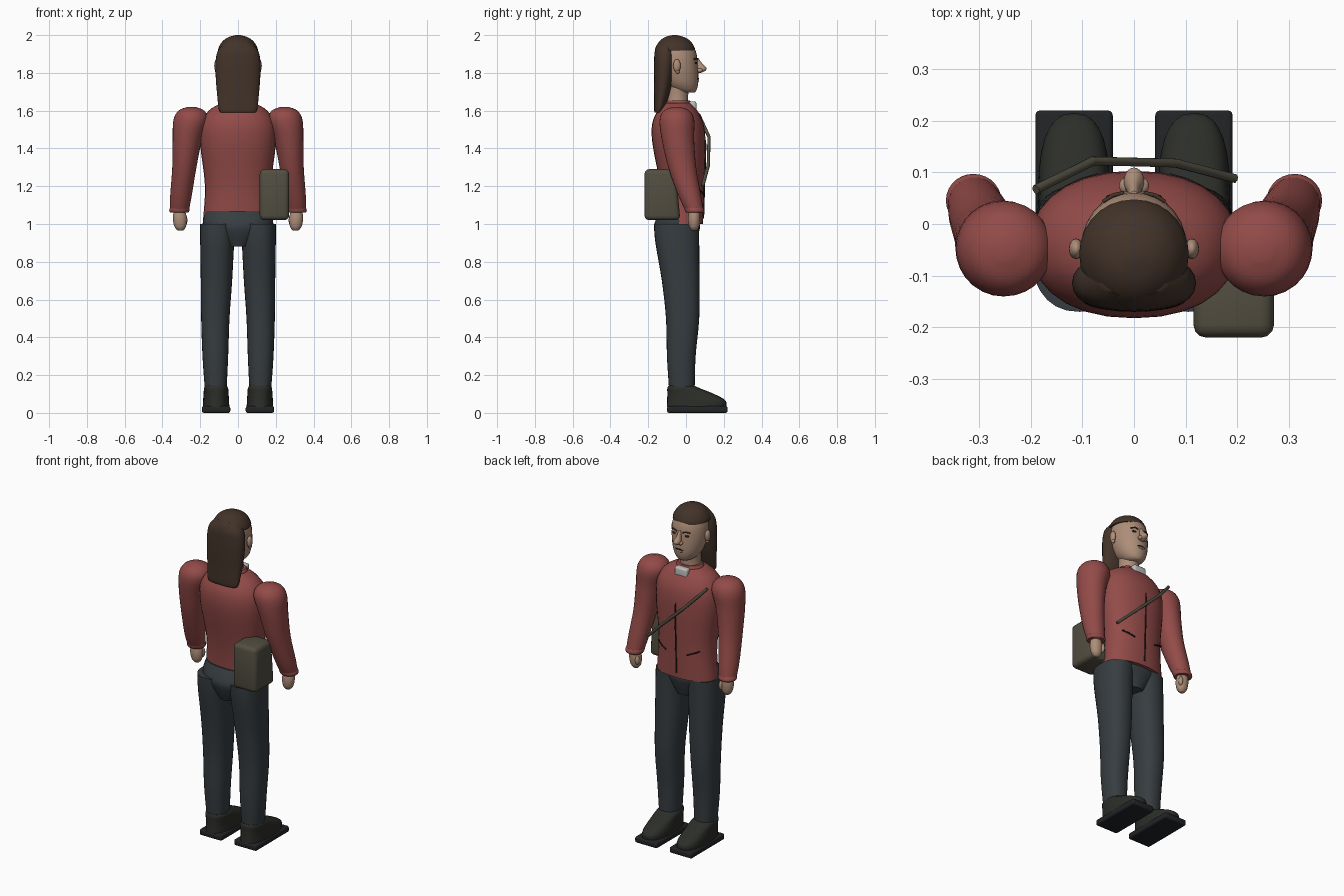
import bpy, bmesh
from math import cos, sin, pi, radians, copysign
from mathutils import Vector

cube = bpy.data.objects.get("Cube")
if cube:
    bpy.data.objects.remove(cube, do_unlink=True)


def material(name, color):
    m = bpy.data.materials.new(name)
    m.use_nodes = True
    rgba = (*color, 1)
    m.diffuse_color = rgba
    bsdf = m.node_tree.nodes["Principled BSDF"]
    bsdf.inputs["Base Color"].default_value = rgba
    bsdf.inputs["Roughness"].default_value = 0.8
    return m


RED = material("jacket_red", (0.29, 0.07, 0.065))
PANTS = material("trouser_slate", (0.038, 0.046, 0.052))
SHOE = material("shoe_black", (0.025, 0.027, 0.022))
SOLE = material("sole_black", (0.015, 0.017, 0.019))
HAIR = material("hair_brown", (0.055, 0.033, 0.022))
SKIN = material("skin", (0.42, 0.27, 0.19))
CANVAS = material("canvas_olive", (0.085, 0.076, 0.052))
PALE = material("scarf_grey", (0.5, 0.5, 0.5))
DARK = material("dark_trim", (0.02, 0.014, 0.012))


def finish(name, bm, mat, angle=40):
    bmesh.ops.recalc_face_normals(bm, faces=bm.faces)
    mesh = bpy.data.meshes.new(name)
    bm.to_mesh(mesh)
    bm.free()
    mesh.materials.append(mat)
    ob = bpy.data.objects.new(name, mesh)
    bpy.context.collection.objects.link(ob)
    bpy.ops.object.select_all(action='DESELECT')
    ob.select_set(True)
    bpy.context.view_layer.objects.active = ob
    bpy.ops.object.shade_smooth_by_angle(angle=radians(angle))
    return ob


def spline(rings, steps=4):
    """Catmull-Rom interpolation through ring parameters."""
    pts = [Vector(r) for r in rings]
    pts = [pts[0]] + pts + [pts[-1]]
    out = []
    for a, b, c, d in zip(pts, pts[1:], pts[2:], pts[3:]):
        for i in range(steps):
            t = i / steps
            out.append(b + (c - a) * (t / 2) + (a * 2 - b * 5 + c * 4 - d) * (t * t / 2)
                       + (b * 3 - a - c * 3 + d) * (t ** 3 / 2))
    return out + [pts[-1]]


def loft(name, rings, mat, side=1, power=2.0, n=28):
    """Skin horizontal rings given as (x, y, z, half width, half depth)."""
    bm = bmesh.new()
    loops = []
    for x, y, z, rx, ry in spline(rings):
        loop = []
        for k in range(n):
            c, s = cos(2 * pi * k / n), sin(2 * pi * k / n)
            px = x + rx * copysign(abs(c) ** (2 / power), c)
            py = y + ry * copysign(abs(s) ** (2 / power), s)
            loop.append(bm.verts.new((side * px, py, z)))
        loops.append(loop)
    for lo, hi in zip(loops, loops[1:]):
        for k in range(n):
            j = (k + 1) % n
            bm.faces.new((lo[k], lo[j], hi[j], hi[k]))
    bm.faces.new(loops[0])
    bm.faces.new(loops[-1])
    return finish(name, bm, mat, 50)


def ball(name, center, radii, mat):
    bm = bmesh.new()
    bmesh.ops.create_uvsphere(bm, u_segments=16, v_segments=10, radius=1)
    for v in bm.verts:
        v.co = Vector(center) + Vector(r * c for r, c in zip(radii, v.co))
    return finish(name, bm, mat, 60)


def box(name, center, size, mat, bevel, front_taper=0):
    bm = bmesh.new()
    bmesh.ops.create_cube(bm, size=1)
    for v in bm.verts:
        if v.co.z > 0 and v.co.y > 0:
            v.co.y -= front_taper
        v.co = Vector(center) + Vector(s * c for s, c in zip(size, v.co))
    bmesh.ops.bevel(bm, geom=bm.edges[:], offset=bevel, segments=3,
                    profile=0.5, affect='EDGES')
    return finish(name, bm, mat)


def cord(name, points, radius, mat):
    cu = bpy.data.curves.new(name, 'CURVE')
    cu.dimensions = '3D'
    cu.bevel_depth = radius
    cu.bevel_resolution = 2
    cu.use_fill_caps = True
    sp = cu.splines.new('POLY')
    sp.points.add(len(points) - 1)
    for p, co in zip(sp.points, points):
        p.co = (*co, 1)
    cu.materials.append(mat)
    ob = bpy.data.objects.new(name, cu)
    bpy.context.collection.objects.link(ob)


# Jacket body, collar and hips
loft("jacket", [(0, -.015, 1.0, .187, .105), (0, -.02, 1.2, .175, .116),
                (0, -.037, 1.42, .2, .14), (0, -.043, 1.53, .195, .136),
                (0, -.045, 1.6, .155, .105), (0, -.045, 1.64, .09, .07)], RED, power=2.2)
loft("collar", [(0, -.04, 1.61, .088, .072), (0, -.04, 1.64, .08, .068),
                (0, -.04, 1.655, .07, .06)], RED)
loft("hips", [(0, -.045, .88, .07, .09), (0, -.048, .95, .14, .115),
              (0, -.048, 1.0, .185, .12), (0, -.048, 1.07, .17, .085)], PANTS)

# Limbs, built once and mirrored
for side, label in ((1, "left"), (-1, "right")):
    loft(f"{label}_leg", [(.118, -.022, .13, .058, .068), (.12, -.025, .3, .068, .076),
                          (.12, -.018, .5, .075, .088), (.114, -.028, .7, .083, .1),
                          (.11, -.046, .9, .09, .116), (.105, -.05, 1.0, .095, .12)],
         PANTS, side, 2.3)
    box(f"{label}_sole", (side * .116, .06, .018), (.15, .32, .036), SOLE, .01)
    loft(f"{label}_shoe", [(.116, .055, .03, .07, .157), (.116, .055, .065, .069, .155),
                           (.116, .025, .1, .066, .124), (.116, -.012, .13, .064, .087),
                           (.116, -.025, .145, .055, .068)], SHOE, side, 2.5)
    loft(f"{label}_sleeve", [(.31, .045, 1.07, .05, .048), (.302, .02, 1.15, .057, .06),
                             (.284, -.02, 1.3, .064, .074), (.268, -.043, 1.45, .078, .086),
                             (.25, -.048, 1.55, .092, .092), (.247, -.049, 1.6, .068, .068),
                             (.247, -.05, 1.62, .02, .02)], RED, side)
    loft(f"{label}_cuff", [(.311, .046, 1.06, .048, .046), (.311, .046, 1.068, .053, .051),
                           (.309, .043, 1.082, .053, .051), (.308, .041, 1.09, .048, .046)],
         RED, side)
    loft(f"{label}_hand", [(.305, .043, .965, .014, .012), (.306, .043, .985, .03, .026),
                           (.308, .043, 1.03, .037, .032), (.31, .045, 1.08, .028, .026)],
         SKIN, side)
    ball(f"{label}_thumb", (side * .28, .065, 1.02), (.012, .014, .028), SKIN)

    # Paired face details and pocket slits
    ball(f"{label}_ear", (side * .112, -.048, 1.838), (.014, .02, .034), SKIN)
    ball(f"{label}_ear_lobe", (side * .112, -.044, 1.808), (.009, .011, .013), SKIN)
    ball(f"{label}_eye", (side * .04, .051, 1.853), (.015, .007, .006), DARK)
    cord(f"{label}_brow", [(side * .02, .06, 1.872), (side * .04, .056, 1.878),
                           (side * .06, .043, 1.872)], .004, HAIR)
    ball(f"{label}_nostril", (side * .017, .074, 1.813), (.012, .015, .011), SKIN)
    cord(f"{label}_pocket", [(side * .07, .094, 1.155), (side * .105, .084, 1.17),
                             (side * .14, .066, 1.185)], .004, DARK)

# Head and neck
loft("neck", [(0, -.045, 1.6, .066, .062), (0, -.045, 1.67, .056, .056),
              (0, -.04, 1.76, .06, .06)], SKIN)
loft("head", [(0, .005, 1.695, .035, .04), (0, -.008, 1.71, .058, .064),
              (0, -.025, 1.75, .083, .09), (0, -.04, 1.82, .1, .104),
              (0, -.048, 1.9, .1, .104), (0, -.053, 1.95, .08, .084),
              (0, -.055, 1.985, .03, .03)], SKIN)
loft("nose", [(0, .064, 1.8, .012, .014), (0, .077, 1.812, .019, .026),
              (0, .082, 1.827, .019, .026), (0, .066, 1.85, .012, .02),
              (0, .052, 1.88, .008, .012)], SKIN)
ball("lower_lip", (0, .06, 1.757), (.022, .009, .007), SKIN)
cord("mouth", [(-.026, .059, 1.766), (0, .065, 1.769), (.026, .059, 1.766)], .004, DARK)

# Hair: rounded cap and long drape behind the ears
loft("hair_cap", [(0, -.058, 1.918, .106, .107), (0, -.058, 1.94, .1, .101),
                  (0, -.058, 1.97, .079, .08), (0, -.06, 1.99, .048, .049),
                  (0, -.06, 2.0, .012, .012)], HAIR)
loft("hair_drape", [(0, -.147, 1.59, .09, .018), (0, -.142, 1.61, .102, .027),
                    (0, -.126, 1.7, .112, .043), (0, -.118, 1.78, .118, .052),
                    (0, -.113, 1.86, .119, .056), (0, -.11, 1.92, .105, .054),
                    (0, -.1, 1.965, .065, .04)], HAIR, power=2.3)

# Neck scarf, zip, shoulder strap and hip bag
box("scarf", (0, .035, 1.612), (.085, .04, .075), PALE, .012)
cord("zip", [(0, .066, 1.57), (0, .093, 1.5), (0, .104, 1.42), (0, .101, 1.3),
             (0, .097, 1.2), (0, .092, 1.03)], .004, DARK)
cord("strap", [(-.19, .067, 1.58), (-.08, .122, 1.46), (.08, .118, 1.31),
               (.195, .088, 1.2)], .009, CANVAS)
box("bag", (.193, -.125, 1.155), (.156, .19, .27), CANVAS, .025, .13)
